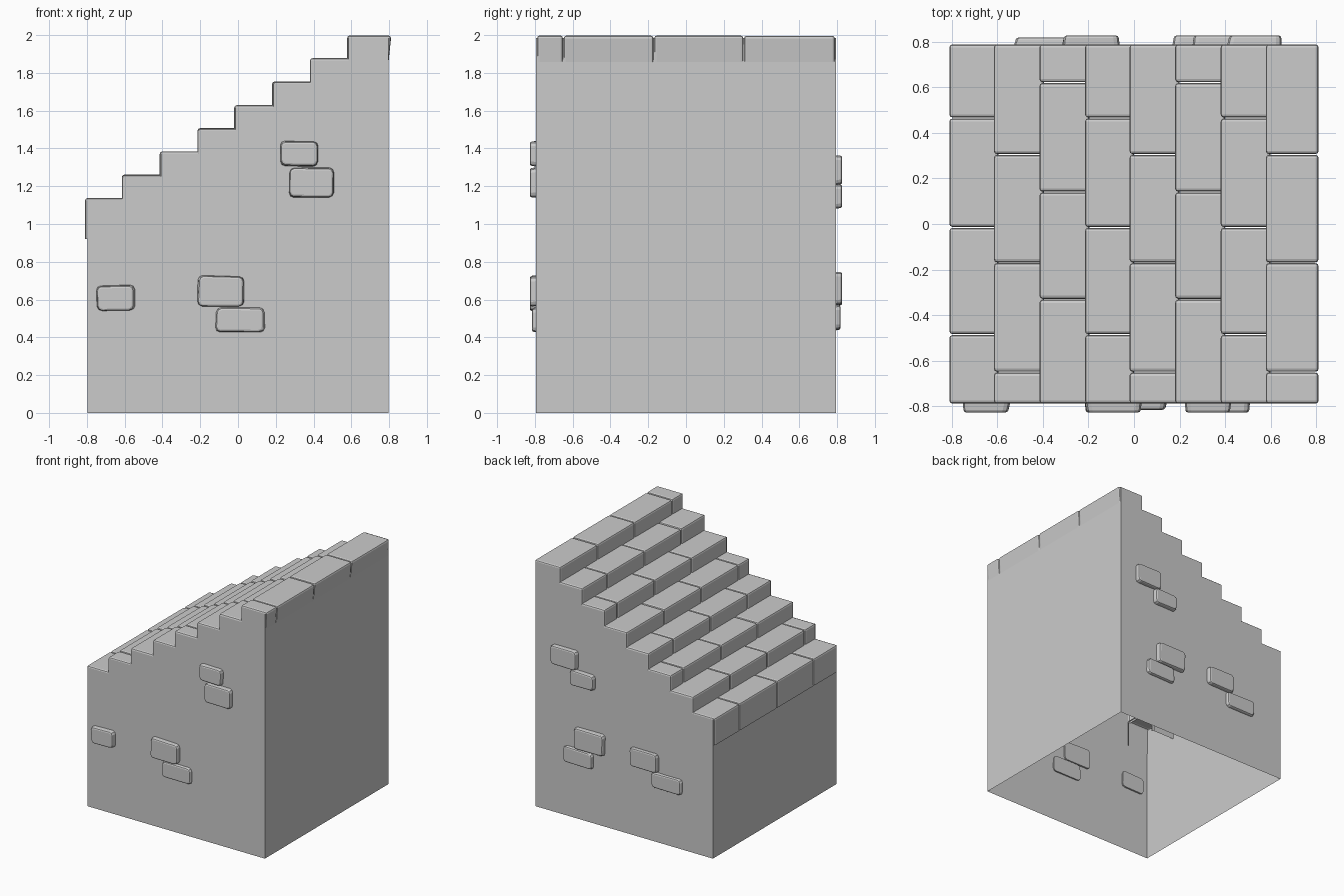
import bpy, bmesh, random
from mathutils import Vector

if "Cube" in bpy.data.objects:
    bpy.data.objects.remove(bpy.data.objects["Cube"])

random.seed(4)
XS = [-0.81, -0.615, -0.415, -0.215, -0.02, 0.18, 0.38, 0.578, 0.81]
TOPS = [1.14, 1.262, 1.385, 1.508, 1.63, 1.755, 1.878, 2.0]
JOINTS = [[-0.485, -0.015, 0.465], [-0.65, -0.17, 0.305], [-0.33, 0.14, 0.62]]
W, D = 0.797, 0.793


def finish(bm, name):
    me = bpy.data.meshes.new(name)
    bm.to_mesh(me)
    bm.free()
    ob = bpy.data.objects.new(name, me)
    bpy.context.collection.objects.link(ob)
    return ob


def box(bm, lo, hi):
    r = bmesh.ops.create_cube(bm, size=1)
    for v in r["verts"]:
        v.co = Vector([(lo[i] + hi[i]) / 2 + v.co[i] * (hi[i] - lo[i]) for i in range(3)])
    return r["verts"]


# hollow wall shell, open underneath, with stepped front and back
def walls():
    bm = bmesh.new()
    prof = [(-W, 0), (W, 0), (W, 1.985)]
    for i in range(7, -1, -1):
        x = max(XS[i] + 0.008, -W)
        if i < 7:
            prof.append((XS[i + 1] + 0.008, TOPS[i] - 0.012))
        else:
            prof.append((W - 0.001, TOPS[i] - 0.012))
        prof.append((x, TOPS[i] - 0.012))
    front = [bm.verts.new((x, -D, z)) for x, z in prof]
    back = [bm.verts.new((x, D, z)) for x, z in prof]
    bm.faces.new(front)
    bm.faces.new(back[::-1])
    bm.faces.new([front[1], back[1], back[2], front[2]])
    bm.faces.new([front[0], front[-1], back[-1], back[0]])
    finish(bm, "walls")


# one row of stair bricks, open underneath
def stair_row(i):
    rows = bmesh.new()
    ys = [-0.79] + JOINTS[i % 3] + [0.79]
    low = 0.92 if i == 0 else TOPS[i - 1] - 0.02
    last = i == 7
    x1 = XS[i + 1] + (0 if last else 0.02)
    for y0, y1 in zip(ys, ys[1:]):
        bm = bmesh.new()
        dz = random.uniform(-0.004, 0)
        box(bm, (XS[i], y0 + 0.002, low), (x1, y1 - 0.002, TOPS[i] + dz))
        edges = [e for e in bm.edges if max(v.co.z for v in e.verts) > low + 0.01]
        bmesh.ops.bevel(bm, geom=edges, offset=0.014, segments=2, profile=0.5, affect="EDGES")
        bm.normal_update()
        gone = [f for f in bm.faces if f.normal.z < -0.5 or (not last and f.normal.x > 0.95)]
        bmesh.ops.delete(bm, geom=gone, context="FACES")
        if last:  # thin lip over the tall wall
            for v in bm.verts:
                if v.co.x > 0.79 and v.co.z < 1.984 + dz:
                    v.co.x = min(v.co.x, W)
        me = bpy.data.meshes.new("tmp")
        bm.to_mesh(me)
        bm.free()
        rows.from_mesh(me)
        bpy.data.meshes.remove(me)
    finish(rows, f"stair_row_{i + 1}")


# raised stone on the front (side -1) or back (side 1) wall
def stone(n, side, x0, x1, z0, z1, depth):
    bm = bmesh.new()
    ya, yb = sorted((side * 0.78, side * depth))
    for v in box(bm, (x0, ya, z0), (x1, yb, z1)):
        outer = abs(v.co.y) > 0.8
        cx, cz = (x0 + x1) / 2, (z0 + z1) / 2
        k = 0.95 if outer else 1
        v.co.x = cx + (v.co.x - cx) * k + random.uniform(-0.004, 0.004)
        v.co.z = cz + (v.co.z - cz) * k + random.uniform(-0.005, 0.005)
    upright = [e for e in bm.edges if abs(e.verts[0].co.y - e.verts[1].co.y) > 0.02]
    bmesh.ops.bevel(bm, geom=upright, offset=0.024, segments=2, profile=0.5, affect="EDGES")
    rim = [e for e in bm.edges if all(abs(v.co.y) > 0.8 for v in e.verts)]
    bmesh.ops.bevel(bm, geom=rim, offset=0.011, segments=2, profile=0.5, affect="EDGES")
    finish(bm, f"wall_stone_{n}")


walls()
for i in range(8):
    stair_row(i)

stones = [
    (-1, 0.22, 0.425, 1.305, 1.44, 0.827), (-1, 0.27, 0.51, 1.14, 1.30, 0.827),
    (-1, -0.75, -0.545, 0.54, 0.675, 0.827), (-1, -0.215, 0.035, 0.562, 0.727, 0.827),
    (-1, -0.12, 0.145, 0.43, 0.56, 0.815),
    (1, 0.41, 0.65, 1.205, 1.365, 0.827), (1, 0.26, 0.47, 1.08, 1.21, 0.827),
    (1, 0.17, 0.44, 0.57, 0.745, 0.827), (1, 0.27, 0.54, 0.44, 0.57, 0.818),
    (1, -0.315, -0.065, 0.57, 0.72, 0.827), (1, -0.525, -0.25, 0.44, 0.57, 0.818),
]
for n, s in enumerate(stones):
    stone(n + 1, *s)
